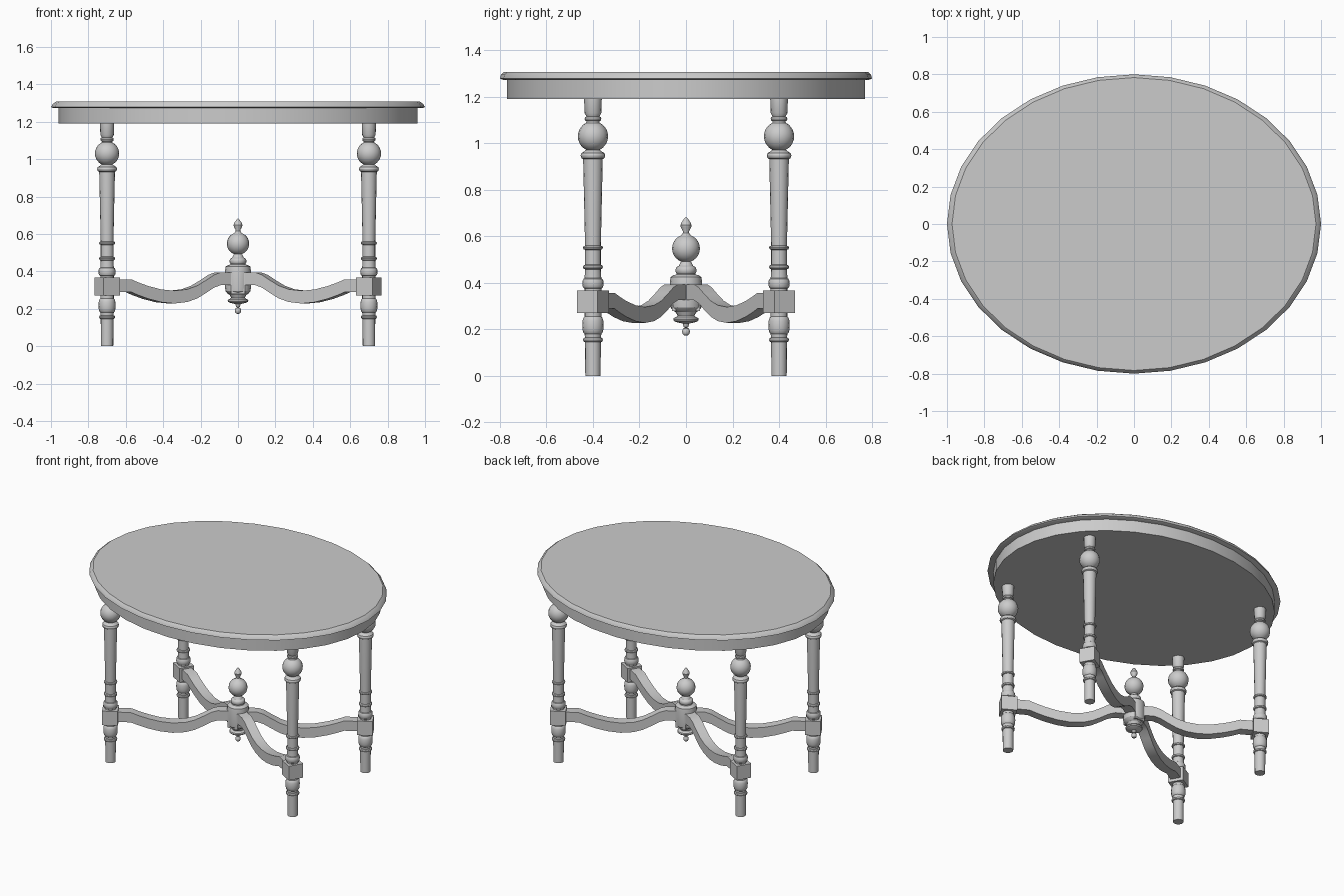
import bpy, bmesh
from math import sin, cos, pi, atan2, hypot, radians
from mathutils import Matrix

if "Cube" in bpy.data.objects:
    bpy.data.objects.remove(bpy.data.objects["Cube"])

LEG_X, LEG_Y = 0.70, 0.40


def finish(name, bm, loc=(0, 0, 0), rot=0.0):
    bmesh.ops.recalc_face_normals(bm, faces=bm.faces)
    me = bpy.data.meshes.new(name)
    bm.to_mesh(me)
    bm.free()
    me.shade_smooth()
    me.set_sharp_from_angle(angle=radians(32))
    ob = bpy.data.objects.new(name, me)
    ob.location = loc
    ob.rotation_euler.z = rot
    bpy.context.collection.objects.link(ob)
    return ob


def loft(bm, rings):
    """Skin a list of closed point rings and cap both ends."""
    vs = [[bm.verts.new(p) for p in r] for r in rings]
    n = len(vs[0])
    for a, b in zip(vs, vs[1:]):
        for i in range(n):
            j = (i + 1) % n
            bm.faces.new((a[i], a[j], b[j], b[i]))
    bm.faces.new(vs[0][::-1])
    bm.faces.new(vs[-1])


def turned(name, profile, loc=(0, 0, 0), n=16):
    """Turn (rx, ry, z) or (r, z) points around z."""
    rings = []
    for p in profile:
        rx, ry, z = p if len(p) == 3 else (p[0], p[0], p[1])
        rings.append([(rx * cos(2 * pi * i / n), ry * sin(2 * pi * i / n), z)
                      for i in range(n)])
    bm = bmesh.new()
    loft(bm, rings)
    return finish(name, bm, loc)


def bulge(r0, r, z0, z1, steps=4):
    """Rounded bead between two heights."""
    return [(r0 + (r - r0) * sin(pi * i / steps),
             (z0 + z1) / 2 - (z1 - z0) / 2 * cos(pi * i / steps))
            for i in range(steps + 1)]


def ball(r, z, neck, steps=10):
    """Sphere arc that stops at the neck radius."""
    a = neck / r
    return [(r * sin(t), z - r * cos(t))
            for t in (a + (pi - 2 * a) * i / steps for i in range(steps + 1))]


def block(name, sx, sy, z0, z1, loc=(0, 0, 0), rot=0.0):
    bm = bmesh.new()
    bmesh.ops.create_cube(bm, size=1, matrix=Matrix.Translation((0, 0, (z0 + z1) / 2))
                          @ Matrix.Diagonal((sx, sy, z1 - z0, 1)))
    return finish(name, bm, loc, rot)


# Oval top with bevelled rim, and the apron under it
turned("table_top", [(0.985, 0.785, 1.272), (1.0, 0.8, 1.278),
                     (0.99, 0.795, 1.295), (0.973, 0.783, 1.307)], n=32)
turned("apron", [(0.96, 0.77, 1.19), (0.96, 0.77, 1.275)], n=32)

# Turned leg profile
leg = [(0.033, 0), (0.034, 0.145)]
leg += bulge(0.034, 0.043, 0.145, 0.165) + [(0.036, 0.178)]
leg += bulge(0.036, 0.046, 0.18, 0.255, 6) + [(0.036, 0.27), (0.036, 0.37)]
leg += bulge(0.036, 0.046, 0.375, 0.42, 6) + [(0.034, 0.455)]
leg += bulge(0.034, 0.043, 0.458, 0.478) + [(0.034, 0.54)]
leg += bulge(0.034, 0.043, 0.542, 0.56) + [(0.037, 0.70), (0.042, 0.925)]
leg += bulge(0.042, 0.053, 0.932, 0.962) + [(0.034, 0.968)]
leg += ball(0.065, 1.03, 0.03)
leg += bulge(0.028, 0.036, 1.095, 1.115) + [(0.036, 1.13), (0.038, 1.19)]

# Stretcher centre line: distance from middle, height
path = [(0.0, 0.36), (0.125, 0.36), (0.165, 0.347), (0.215, 0.318), (0.27, 0.289),
        (0.33, 0.27), (0.41, 0.262), (0.49, 0.269), (0.57, 0.287),
        (0.63, 0.306), (0.675, 0.323), (0.80, 0.323)]
W, H = 0.0325, 0.034

for sx in (-1, 1):
    for sy in (-1, 1):
        tag = ("front" if sy < 0 else "back") + ("_left" if sx < 0 else "_right")
        pos = (sx * LEG_X, sy * LEG_Y, 0)
        ang = atan2(pos[1], pos[0])
        turned(tag + "_leg", leg, pos)
        block(tag + "_leg_block", 0.10, 0.10, 0.27, 0.368, pos, ang)
        bm = bmesh.new()
        loft(bm, [[(d, -W, z - H), (d, W, z - H), (d, W, z + H), (d, -W, z + H)]
                  for d, z in path])
        finish(tag + "_stretcher", bm, rot=ang)

# Central block and turned finial
block("centre_block", 0.075, 0.12, 0.28, 0.392)
fin = bulge(0.004, 0.017, 0.173, 0.207, 6) + [(0.010, 0.21), (0.014, 0.225), (0.04, 0.231)]
fin += bulge(0.045, 0.055, 0.233, 0.252) + [(0.036, 0.258), (0.045, 0.275), (0.055, 0.28)]
fin += [(0.067, 0.295), (0.069, 0.315), (0.069, 0.405), (0.066, 0.425), (0.056, 0.432)]
fin += [(0.042, 0.436)] + bulge(0.04, 0.045, 0.44, 0.468) + [(0.03, 0.474), (0.024, 0.488)]
fin += ball(0.06, 0.548, 0.02)
fin += [(0.013, 0.615), (0.013, 0.622), (0.022, 0.638), (0.024, 0.648),
        (0.018, 0.662), (0.008, 0.676), (0.002, 0.683)]
turned("centre_finial", fin)
